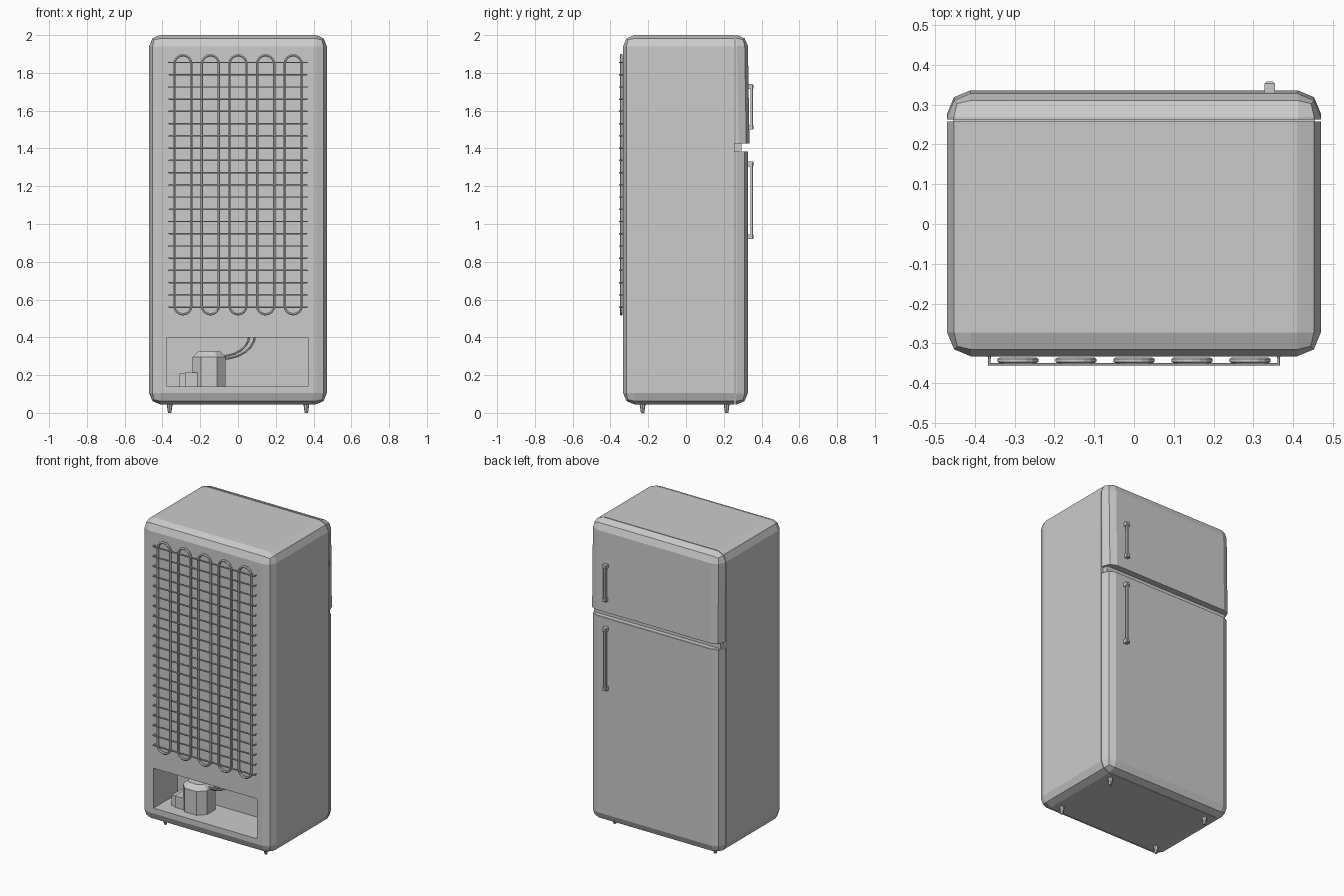
import bpy, bmesh, math
from mathutils import Vector

if "Cube" in bpy.data.objects:
    bpy.data.objects.remove(bpy.data.objects["Cube"])


def finish(name, bm):
    bmesh.ops.recalc_face_normals(bm, faces=bm.faces)
    mesh = bpy.data.meshes.new(name)
    bm.to_mesh(mesh)
    bm.free()
    ob = bpy.data.objects.new(name, mesh)
    bpy.context.collection.objects.link(ob)
    return ob


def box_bm(x, y, z):
    bm = bmesh.new()
    bmesh.ops.create_cube(bm, size=1)
    for v in bm.verts:
        v.co = Vector([lo if c < 0 else hi for c, (lo, hi) in zip(v.co, (x, y, z))])
    return bm


def bevel(bm, pick, offset, segments):
    """Bevel the edges whose midpoint and direction satisfy pick."""
    edges = [e for e in bm.edges
             if pick((e.verts[0].co + e.verts[1].co) / 2,
                     (e.verts[0].co - e.verts[1].co).normalized())]
    bmesh.ops.bevel(bm, geom=edges, offset=offset, segments=segments,
                    profile=0.5, affect='EDGES', clamp_overlap=True)


def box(name, x, y, z, pick=None, offset=0.0, segments=1):
    bm = box_bm(x, y, z)
    if pick:
        bevel(bm, pick, offset, segments)
    return finish(name, bm)


def tube(name, paths, radius, cyclic=False):
    """Low-poly tubes along one or more point paths."""
    cu = bpy.data.curves.new(name, 'CURVE')
    cu.dimensions = '3D'
    cu.bevel_depth = radius
    cu.bevel_resolution = 1
    cu.use_fill_caps = True
    for pts in paths:
        sp = cu.splines.new('POLY')
        sp.points.add(len(pts) - 1)
        for p, co in zip(sp.points, pts):
            p.co = (*co, 1)
        sp.use_cyclic_u = cyclic
        sp.use_smooth = False
    ob = bpy.data.objects.new(name, cu)
    bpy.context.collection.objects.link(ob)
    bpy.ops.object.select_all(action='DESELECT')
    ob.select_set(True)
    bpy.context.view_layer.objects.active = ob
    bpy.ops.object.convert(target='MESH')
    return ob


W = 0.47          # half width of the cabinet
FRONT = 0.258     # door side of the cabinet

# Cabinet, rounded on all edges except the door opening
cabinet = box("cabinet", (-W, W), (-0.333, FRONT), (0.045, 2.0),
              lambda m, d: m.y < FRONT - 0.01, 0.06, 2)

# Compressor recess cut out of the cabinet
cutter = box("recess_cutter", (-0.375, 0.37), (-0.5, -0.085), (0.14, 0.40))
cutter.hide_render = True
mod = cabinet.modifiers.new("recess", 'BOOLEAN')
mod.operation = 'DIFFERENCE'
mod.solver = 'EXACT'
mod.object = cutter
bpy.context.view_layer.objects.active = cabinet
bpy.ops.object.modifier_apply(modifier=mod.name)
bpy.data.objects.remove(cutter)

# Upper door, leaning slightly outwards towards its lower edge
UP_Z = 1.425
bm = box_bm((-W, W), (0.263, 0.327), (UP_Z, 2.0))
for v in bm.verts:
    if v.co.y > 0.3 and v.co.z < 1.5:
        v.co.y = 0.336
bevel(bm, lambda m, d: m.y > 0.28 and m.z > UP_Z + 0.01, 0.058, 2)
finish("freezer_door", bm)

# Lower door, with a small chamfer along its top edge
LOW_Z = 1.385
bm = box_bm((-W, W), (0.263, 0.327), (0.045, LOW_Z))
bevel(bm, lambda m, d: m.y > 0.28 and m.z < LOW_Z - 0.01, 0.058, 2)
bevel(bm, lambda m, d: m.z > LOW_Z - 0.001 and m.y > 0.27 and
      not (abs(m.x) > W - 0.001 and abs(d.y) > 0.99), 0.012, 1)
finish("fridge_door", bm)

# Recessed strip between the doors
box("door_divider", (-0.455, 0.455), (0.25, 0.295), (LOW_Z - 0.005, UP_Z + 0.005))

# Handles: two posts and a slimmer chamfered bar
for name, z0, z1 in (("freezer_handle", 1.50, 1.74), ("fridge_handle", 0.92, 1.33)):
    for i, z in enumerate((z0, z1 - 0.025)):
        box(f"{name}_post_{i + 1}", (0.328, 0.355), (0.31, 0.358), (z, z + 0.025),
            lambda m, d: m.y > 0.35, 0.005, 1)
    box(f"{name}_bar", (0.332, 0.351), (0.341, 0.356), (z0 + 0.01, z1 - 0.01),
        lambda m, d: abs(d.z) > 0.9 and m.y > 0.35, 0.004, 1)

# Condenser coil: five closed stadium loops
def stadium(cx, y, half, z0, z1, n=8):
    pts = []
    for cz, start in ((z1 - half, 0), (z0 + half, math.pi)):
        for i in range(n + 1):
            a = start + math.pi * i / n
            pts.append((cx + half * math.cos(a), y, cz + half * math.sin(a)))
    return pts


tube("condenser_coil",
     [stadium((i - 2) * 0.146, -0.343, 0.045, 0.522, 1.893) for i in range(5)],
     0.0075, cyclic=True)

# Cooling wires across the coil, bent back into the cabinet at both ends
wires = []
for i in range(21):
    z = 0.56 + i * (1.855 - 0.56) / 20
    wires.append([(-0.364, -0.328, z), (-0.364, -0.353, z),
                  (0.364, -0.353, z), (0.364, -0.328, z)])
tube("cooling_wires", wires, 0.0042)

# Compressor: eight-sided block with chamfered top
bm = box_bm((-0.24, -0.065), (-0.27, -0.095), (0.138, 0.325))
bevel(bm, lambda m, d: abs(d.z) > 0.9, 0.045, 1)
bevel(bm, lambda m, d: m.z > 0.32 and abs(d.z) < 0.1, 0.03, 1)
finish("compressor", bm)

# Relay box on the side of the compressor
box("relay_box", (-0.28, -0.20), (-0.25, -0.13), (0.138, 0.215))
box("relay_cover", (-0.31, -0.279), (-0.24, -0.14), (0.138, 0.208))

# Two refrigerant pipes curving up into the recess ceiling
def quarter(p0, p1, n=6):
    (x0, y0, z0), (x1, y1, z1) = p0, p1
    return [(x0 + (x1 - x0) * math.sin(a), y0 + (y1 - y0) * math.sin(a),
             z0 + (z1 - z0) * (1 - math.cos(a)))
            for a in (math.pi / 2 * i / n for i in range(n + 1))]


tube("refrigerant_pipes",
     [quarter((-0.09, -0.19, 0.30), (0.06, -0.22, 0.41)),
      quarter((-0.09, -0.17, 0.285), (0.09, -0.20, 0.41))], 0.006)

# Tapered feet
for sx, side in ((-1, "left"), (1, "right")):
    for y, end in ((-0.23, "rear"), (0.215, "door_side")):
        bm = bmesh.new()
        bmesh.ops.create_cone(bm, cap_ends=True, segments=8,
                              radius1=0.009, radius2=0.016, depth=0.05)
        bmesh.ops.translate(bm, verts=bm.verts, vec=(sx * 0.362, y, 0.025))
        finish(f"{end}_{side}_foot", bm)
